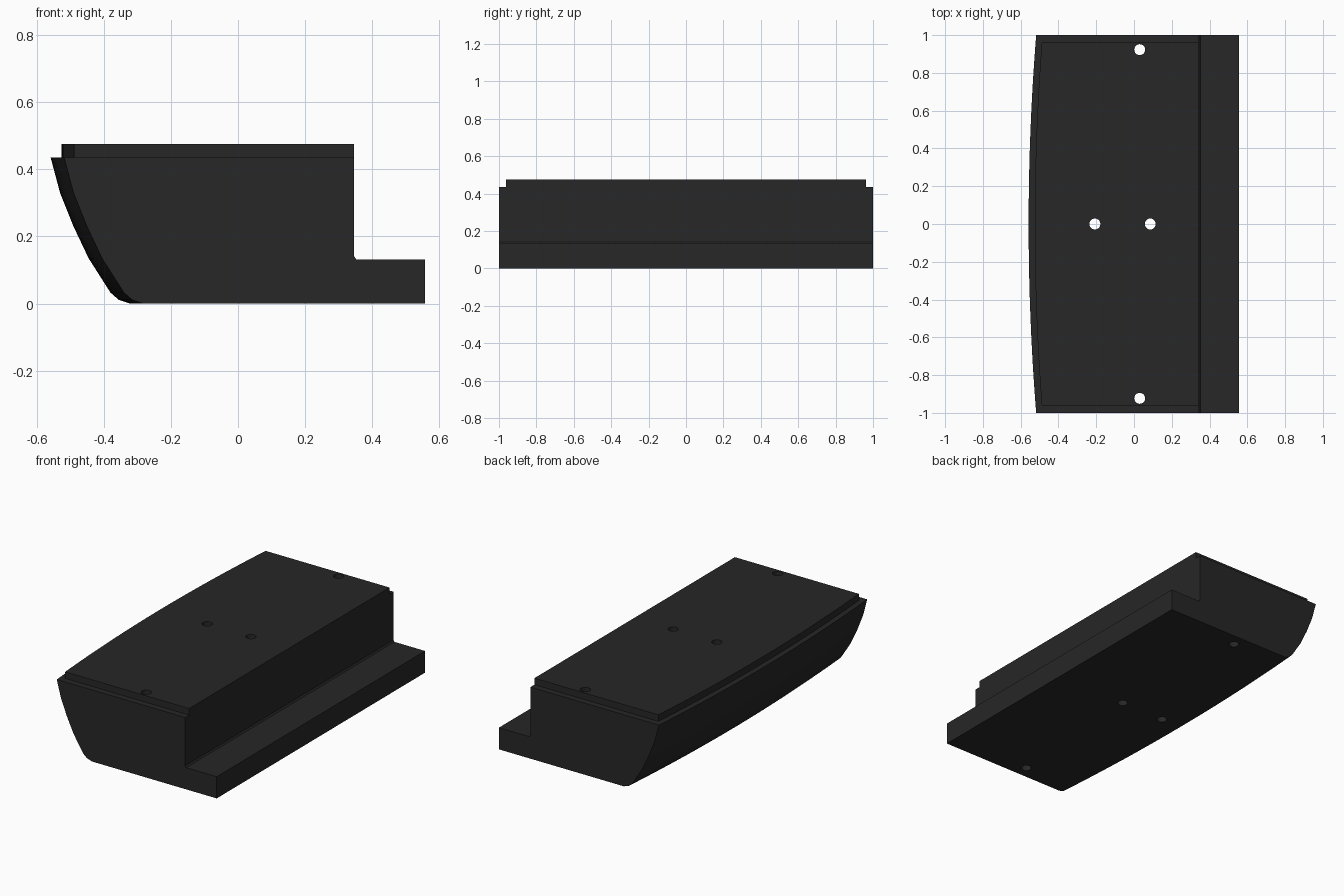
import bpy, bmesh

if "Cube" in bpy.data.objects:
    bpy.data.objects.remove(bpy.data.objects["Cube"])

black = bpy.data.materials.new("black_plastic")
black.diffuse_color = (0.02, 0.02, 0.02, 1)
black.use_nodes = True
black.node_tree.nodes["Principled BSDF"].inputs["Base Color"].default_value = black.diffuse_color


def bow(y):
    """Backward shift of the curved front along the width."""
    return 0.04 * y * y


def loft(name, profile, half_width, steps=16):
    """Sweep an (x, z, follows_bow) profile across y, then cap the ends."""
    bm = bmesh.new()
    rings = []
    for i in range(steps + 1):
        y = half_width * (2 * i / steps - 1)
        rings.append([bm.verts.new((x + (bow(y) if b else 0), y, z))
                      for x, z, b in profile])
    n = len(profile)
    for a, c in zip(rings, rings[1:]):
        for j in range(n):
            k = (j + 1) % n
            bm.faces.new((a[j], a[k], c[k], c[j]))
    bm.faces.new(rings[0])
    bm.faces.new(rings[-1][::-1])
    bmesh.ops.recalc_face_normals(bm, faces=bm.faces)
    mesh = bpy.data.meshes.new(name)
    bm.to_mesh(mesh)
    bm.free()
    obj = bpy.data.objects.new(name, mesh)
    bpy.context.collection.objects.link(obj)
    mesh.materials.append(black)
    return obj


def boolean(target, tool, operation):
    mod = target.modifiers.new(operation, 'BOOLEAN')
    mod.operation, mod.solver, mod.object = operation, 'EXACT', tool
    bpy.context.view_layer.objects.active = target
    bpy.ops.object.modifier_apply(modifier=mod.name)
    bpy.data.objects.remove(tool)


# Main block: curved front, flat base and rear step
front = [(-0.558, 0.435), (-0.53, 0.33), (-0.49, 0.23), (-0.445, 0.135),
         (-0.38, 0.033), (-0.355, 0.011), (-0.322, 0.0)]
rear = [(0.557, 0), (0.557, 0.132), (0.352, 0.132), (0.345, 0.142), (0.345, 0.435)]
body = loft("body", [(x, z, True) for x, z in front] +
            [(x, z, False) for x, z in rear], 1.0)

# Inset raised lip on top
lip = loft("top_lip", [(-0.525, 0.435, True), (0.345, 0.435, False),
                       (0.345, 0.475, False), (-0.525, 0.475, True)], 0.962)
boolean(body, lip, 'UNION')

# Four through holes
for x, y in [(0.03, 0.923), (0.03, -0.923), (-0.207, 0), (0.086, 0)]:
    bpy.ops.mesh.primitive_cylinder_add(vertices=24, radius=0.029, depth=1,
                                        location=(x, y, 0.25))
    cutter = bpy.context.object
    cutter.hide_render = True
    boolean(body, cutter, 'DIFFERENCE')

# Smooth only the gentle curves
bpy.ops.object.select_all(action='DESELECT')
body.select_set(True)
bpy.context.view_layer.objects.active = body
bpy.ops.object.shade_smooth_by_angle(angle=0.5)
